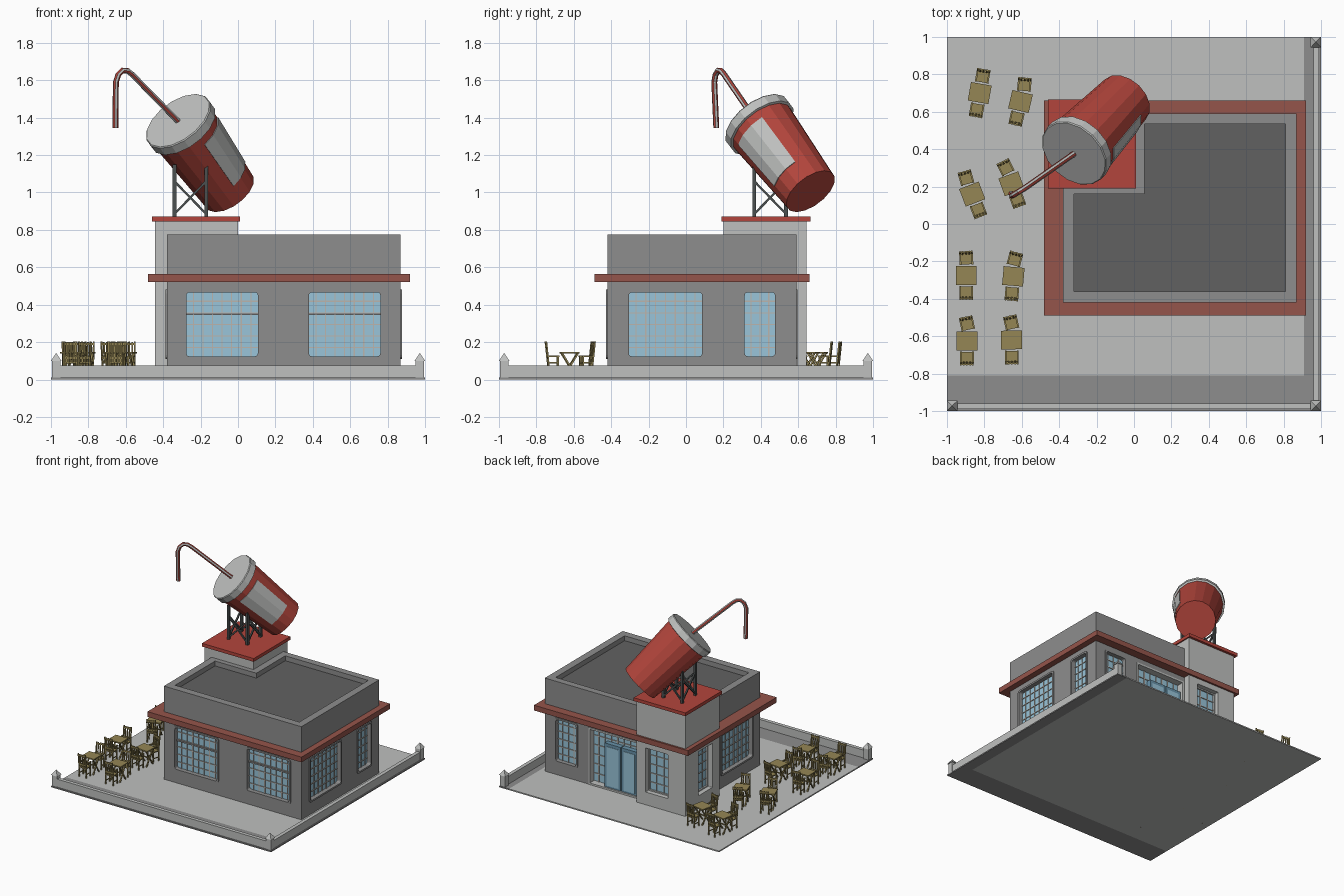
import bpy, bmesh, math
from mathutils import Matrix, Vector

if "Cube" in bpy.data.objects:
    bpy.data.objects.remove(bpy.data.objects["Cube"])

def mat(name, *c):
    m = bpy.data.materials.new(name)
    m.diffuse_color = (*c, 1)
    m.use_nodes = True
    m.node_tree.nodes["Principled BSDF"].inputs["Base Color"].default_value = m.diffuse_color
    return m

LIGHT = mat("light concrete", .52, .53, .52)
MID = mat("mid grey", .27, .27, .27)
DARK = mat("dark roof grey", .12, .12, .12)
RED = mat("red", .45, .06, .045)
BRICK = mat("brick red", .30, .09, .07)
GLASS = mat("glass blue", .32, .56, .70)
DOOR = mat("door blue", .14, .29, .40)
BEIGE = mat("beige bars", .50, .46, .42)
WOOD = mat("wood", .30, .24, .09)
STEEL = mat("steel", .07, .08, .08)
I = Matrix.Identity(4)
T = Matrix.Translation
R = lambda deg, ax='Z': Matrix.Rotation(math.radians(deg), 4, ax)

def finish(name, bm, mats, M=I, normals=True):
    if normals:
        bmesh.ops.recalc_face_normals(bm, faces=bm.faces)
    me = bpy.data.meshes.new(name)
    bm.to_mesh(me)
    bm.free()
    for m in (mats if isinstance(mats, list) else [mats]):
        me.materials.append(m)
    ob = bpy.data.objects.new(name, me)
    ob.matrix_world = M
    bpy.context.collection.objects.link(ob)
    return ob

def add_box(bm, x0, x1, y0, y1, z0, z1, M=I):
    S = Matrix.Diagonal((x1 - x0, y1 - y0, z1 - z0, 1))
    C = T(((x0 + x1) / 2, (y0 + y1) / 2, (z0 + z1) / 2))
    bmesh.ops.create_cube(bm, size=1, matrix=M @ C @ S)

def add_beam(bm, a, b, w):
    a, b = Vector(a), Vector(b)
    q = (b - a).to_track_quat('Z', 'Y').to_matrix().to_4x4()
    add_box(bm, -w / 2, w / 2, -w / 2, w / 2, 0, (b - a).length, T(a) @ q)

def boxes(name, lst, m, M=I):
    bm = bmesh.new()
    for b in lst:
        add_box(bm, *b)
    return finish(name, bm, m, M)

def add_prism(bm, pts, z0, z1, M=I):
    lo, hi = [[bm.verts.new(M @ Vector((x, y, z))) for x, y in pts] for z in (z0, z1)]
    bm.faces.new(lo[::-1])
    bm.faces.new(hi)
    n = len(pts)
    for i in range(n):
        bm.faces.new((lo[i], lo[(i + 1) % n], hi[(i + 1) % n], hi[i]))

def ring(name, outer, inner, z0, z1, m, M=I):
    bm = bmesh.new()
    L = [[bm.verts.new((x, y, z)) for x, y in p]
         for p, z in ((outer, z0), (outer, z1), (inner, z1), (inner, z0))]
    n = len(outer)
    for k in range(4):
        a, b = L[k], L[(k + 1) % 4]
        for i in range(n):
            j = (i + 1) % n
            bm.faces.new((a[i], a[j], b[j], b[i]))
    return finish(name, bm, m, M)

def rrect(w, z0, z1, r):
    pts = []
    for cx, cy, a in ((w/2-r, z1-r, 0), (-w/2+r, z1-r, 90), (-w/2+r, z0+r, 180), (w/2-r, z0+r, 270)):
        for k in range(4):
            t = math.radians(a + 30 * k)
            pts.append((cx + r * math.cos(t), cy + r * math.sin(t)))
    return pts

# ground, dark edge strips, boundary walls and posts
boxes("patio", [(-1, .91, -.81, 1, 0, .01)], LIGHT)
boxes("edge_strip", [(-1, 1, -1, -.81, 0, .01), (.91, 1, -.81, 1, 0, .01)], MID)
boxes("boundary_wall", [(-.97, .97, -.99, -.96, .005, .075), (.96, .99, -.97, .97, .005, .075)], LIGHT)
for x, y in ((-.972, -.972), (.972, -.972), (.972, .972)):
    bm = bmesh.new()
    add_box(bm, x - .022, x + .022, y - .022, y + .022, .005, .1)
    bmesh.ops.create_cone(bm, cap_ends=True, segments=4, radius1=.039, radius2=0, depth=.042,
                          matrix=T((x, y, .121)) @ R(45))
    finish("boundary_post", bm, LIGHT)

# building masses
body = boxes("building_walls", [(-.38, .87, -.42, .59, .005, .73)], MID)
tower = boxes("corner_tower", [(-.445, 0, .2, .645, .005, .85)], LIGHT)
boxes("roof_deck", [(-.35, .84, -.39, .56, .725, .735)], DARK)
ring("parapet", [(-.38, -.42), (.87, -.42), (.87, .59), (0, .59), (0, .2), (-.38, .2)],
     [(-.32, -.36), (.81, -.36), (.81, .535), (.055, .535), (.055, .16), (-.32, .16)], .70, .775, MID)
ring("brick_ledge", [(-.48, -.49), (.92, -.49), (.92, .66), (-.48, .66)],
     [(-.37, -.41), (.86, -.41), (.86, .58), (-.37, .58)], .522, .565, BRICK)
boxes("tower_cap", [(-.46, .01, .19, .665, .845, .872)], RED)

# windows: recess cut in the wall, frame, glass and glazing bars
cuts = {"body": bmesh.new(), "tower": bmesh.new()}

def window(x, y, ang, w, cols, rows, wall="body", bar=0, z0=.11, z1=.48, deep=.03, r=.02):
    M = T((x, y, 0)) @ R(ang) @ R(90, 'X')      # local z points out of the wall
    add_prism(cuts[wall], rrect(w - .008, z0 + .004, z1 - .004, r), -deep - .006, .05, M)
    out = .007 if wall == "body" else -deep + .012
    ring("window_frame", rrect(w, z0, z1, r), rrect(w - .028, z0 + .014, z1 - .014, r * .8), -deep, out,
         MID if wall == "body" and r > .01 else LIGHT, M)
    boxes("window_glass", [(-w/2 + .004, w/2 - .004, z0 + .004, z1 - .004, -deep - .006, -deep)], GLASS, M)
    bars = [(-w/2 + w * k / cols - .003, -w/2 + w * k / cols + .003, z0 + .005, z1 - .005, -deep, -deep + .006)
            for k in range(1, cols)]
    for k in range(1, rows):
        z = z0 + (z1 - z0) * k / rows
        bars.append((-w/2 + .005, w/2 - .005, z - .003, z + .003, -deep, -deep + .006))
    boxes("window_bars", bars, BEIGE, M)
    if bar:
        boxes("window_crossbar", [(-w/2 + .005, w/2 - .005, bar - .006, bar + .006, -deep, -deep + .012)], MID, M)

for x in (-.085, .57):
    window(x, -.42, 0, .41, 8, 6, bar=.35)
window(.87, -.11, 90, .42, 8, 6)
window(.87, .395, 90, .19, 4, 6)
window(-.38, -.115, 270, .42, 8, 6)
window(.675, .59, 180, .21, 4, 6)
window(.24, .59, 180, .46, 8, 6, z0=.012, deep=.05, r=.004)
window(-.185, .645, 180, .21, 3, 5, "tower", deep=.05, r=.004)
window(-.445, .385, 270, .19, 3, 5, "tower", deep=.05, r=.004)
for key, ob in (("body", body), ("tower", tower)):
    c = finish(key + "_window_cutter", cuts[key], MID)
    c.hide_render = True
    c.display_type = 'WIRE'
    c.hide_set(True)
    b = ob.modifiers.new("window_recess", 'BOOLEAN')
    b.operation, b.solver, b.object = 'DIFFERENCE', 'EXACT', c

# double entrance door
boxes("entrance_door", [(.035, .178, .545, .585, .01, .385), (.184, .33, .545, .585, .01, .385)], DOOR)
boxes("door_glass", [(.055, .158, .583, .588, .04, .36), (.204, .31, .583, .588, .04, .36)], GLASS)

# tilted cup sign
top, base = Vector((-.322, .376, 1.385)), Vector((-.047, .666, 1.006))
axis = (top - base).normalized()
side = Vector((.707, -.707, 0))
side = (side - axis * side.dot(axis)).normalized()
CUP = T(base) @ Matrix((side, axis.cross(side), axis)).transposed().to_4x4()
H, N = (top - base).length, 16
polar = lambda r, k, z: (r * math.cos(2 * math.pi * k / N), r * math.sin(2 * math.pi * k / N), z)

def lathe(name, profile, m):
    bm = bmesh.new()
    rows = [[bm.verts.new(polar(r, k, z)) for k in range(N)] for r, z in profile]
    bm.faces.new(rows[0][::-1])
    bm.faces.new(rows[-1])
    for a, b in zip(rows, rows[1:]):
        for k in range(N):
            j = (k + 1) % N
            bm.faces.new((a[k], a[j], b[j], b[k]))
    return finish(name, bm, m, CUP)

lathe("cup_body", [(.153, 0), (.187, H - .05)], RED)
lathe("cup_lid", [(.188, H - .062), (.2, H - .058), (.2, H - .006), (.195, H)], LIGHT)
bm = bmesh.new()
rows = []
for z in (.2 * H, .8 * H):
    r = .153 + .034 * z / (H - .05)
    rows.append([[bm.verts.new(polar(r + o, k, z)) for k in (-1, 0, 1, 2)] for o in (-.002, .005)])
for k in range(3):
    (a0, a1), (b0, b1) = rows
    bm.faces.new((a1[k], a1[k + 1], b1[k + 1], b1[k]))
    for i, o in rows:
        bm.faces.new((i[k], i[k + 1], o[k + 1], o[k]))
for k in (0, 3):
    bm.faces.new((a0[k], a1[k], b1[k], b0[k]))
finish("cup_label", bm, LIGHT, CUP)

# striped straw: colour alternates around the tube
path = [Vector(p) for p in ((-.32, .376, 1.38), (-.565, .205, 1.63), (-.59, .188, 1.65), (-.617, .172, 1.652),
                            (-.64, .158, 1.63), (-.653, .151, 1.59), (-.656, .162, 1.345))]
bm = bmesh.new()
wide = Vector((.57, -.82, 0)).normalized()
rows = []
for i, p in enumerate(path):
    t = (path[min(i + 1, len(path) - 1)] - path[max(i - 1, 0)]).normalized()
    up = t.cross(wide).normalized()
    rows.append([bm.verts.new(p + .016 * (wide * math.cos(k * math.pi / 4) + up * math.sin(k * math.pi / 4)))
                 for k in range(8)])
for a, b in zip(rows, rows[1:]):
    for k in range(8):
        j = (k + 1) % 8
        bm.faces.new((a[k], a[j], b[j], b[k])).material_index = k % 2
bm.faces.new(rows[0])
bm.faces.new(rows[-1])
finish("straw", bm, [LIGHT, RED], I)

# steel stand with cross braces
bm = bmesh.new()
feet = [(-.34, .365), (-.17, .365), (-.17, .535), (-.34, .535)]
for i, p in enumerate(feet):
    q = feet[(i + 1) % 4]
    add_beam(bm, (*p, .865), (*p, 1.15), .02)
    add_beam(bm, (*p, .885), (*q, 1.06), .012)
    add_beam(bm, (*q, .885), (*p, 1.06), .012)
finish("sign_stand", bm, STEEL)

# tables and chairs
bm = bmesh.new()
add_box(bm, -.056, .056, -.05, .05, .138, .148)
for x in (-.04, .04):
    for s in (-1, 1):
        add_beam(bm, (x, -.042 * s, .002), (x, .042 * s, .14), .009)
add_beam(bm, (-.04, 0, .07), (.04, 0, .07), .008)
table = finish("table", bm, WOOD)

bm = bmesh.new()
add_box(bm, -.034, .034, -.034, .026, .085, .094)
for s in (-1, 1):
    x = .032 * s
    add_beam(bm, (x, -.03, .002), (x, -.03, .125), .008)
    add_beam(bm, (x, .022, .002), (x, .022, .095), .008)
    add_beam(bm, (x, .022, .09), (x, .034, .203), .008)
    add_beam(bm, (x, -.036, .125), (x, .028, .125), .009)
    add_beam(bm, (x, -.03, .04), (x, .022, .04), .006)
for x in (-.018, 0, .018):
    add_beam(bm, (x, .022, .09), (x, .034, .2), .008)
for y, z in ((.0325, .19), (.025, .115)):
    add_box(bm, -.034, .034, y - .004, y + .004, z - .006, z + .006)
chair = finish("chair", bm, WOOD)

sets = [(-.825, .70, -10, 0), (-.607, .655, -13, 8), (-.865, .16, 21, -5), (-.655, .215, 20, 6),
        (-.897, -.275, 0, 3), (-.645, -.28, -5, -10), (-.893, -.625, 0, 12), (-.655, -.62, 1, 12)]
for i, (x, y, a, twist) in enumerate(sets):
    S = T((x, y, 0)) @ R(a)
    for src, M in ((table, S), (chair, S @ T((0, .093, 0)) @ R(twist)), (chair, S @ R(180) @ T((0, .093, 0)))):
        ob = src.copy()
        ob.name = f"{src.name}_{i + 1}"
        ob.matrix_world = M
        bpy.context.collection.objects.link(ob)
for ob in (table, chair):
    bpy.data.objects.remove(ob)
